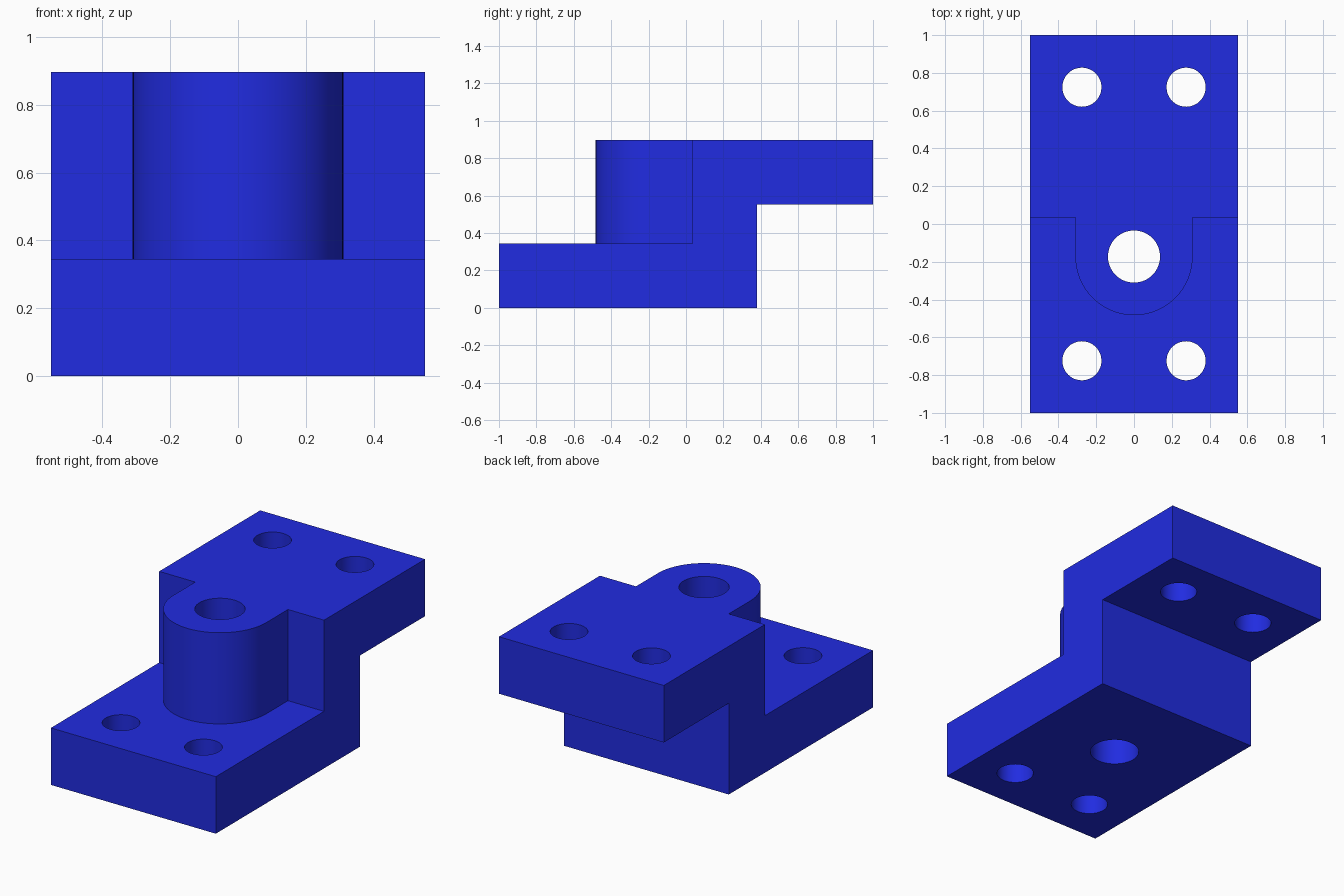
import bpy, bmesh
from math import pi, sin, cos, radians
from mathutils import Vector

if "Cube" in bpy.data.objects:
    bpy.data.objects.remove(bpy.data.objects["Cube"])

U = 1 / 29  # drawing unit: the part is 58 units long


def prism(bm, points, direction):
    """Extrude a closed outline of points along a direction (drawing units)."""
    face = bm.faces.new([bm.verts.new(Vector(p) * U) for p in points])
    ret = bmesh.ops.extrude_face_region(bm, geom=[face], use_keep_orig=True)
    moved = [v for v in ret["geom"] if isinstance(v, bmesh.types.BMVert)]
    bmesh.ops.translate(bm, verts=moved, vec=Vector(direction) * U)


def finish(name, bm):
    bmesh.ops.recalc_face_normals(bm, faces=bm.faces)
    mesh = bpy.data.meshes.new(name)
    bm.to_mesh(mesh)
    bm.free()
    obj = bpy.data.objects.new(name, mesh)
    bpy.context.collection.objects.link(obj)
    return obj


def arc(x, y, r, start, end, n):
    return [(x + r * cos(start + (end - start) * i / n),
             y + r * sin(start + (end - start) * i / n)) for i in range(n + 1)]


# Stepped bracket body: side profile extruded across the width
bm = bmesh.new()
side = [(-29, 0), (11, 0), (11, 16), (29, 16), (29, 26), (-29, 26)]
prism(bm, [(-16, y, z) for y, z in side], (32, 0, 0))
body = finish("stepped_bracket", bm)

# Front pocket: clears the lower flange top, leaving the rounded boss
bm = bmesh.new()
plan = [(-20, 1), (-20, -35), (20, -35), (20, 1), (9, 1)]
plan += arc(0, -5, 9, 0, -pi, 48) + [(-9, 1)]
prism(bm, [(x, y, 10) for x, y in plan], (0, 0, 20))
pocket = finish("pocket_cutter", bm)

# Through holes: boss bore and four mounting holes
bm = bmesh.new()
holes = [(0, -5, 4)] + [(x, y, 3) for x in (-8, 8) for y in (-21, 21)]
for x, y, r in holes:
    prism(bm, [(px, py, -2) for px, py in arc(x, y, r, 0, 2 * pi, 64)[:-1]], (0, 0, 32))
drill = finish("hole_cutter", bm)

bpy.context.view_layer.objects.active = body
body.select_set(True)
for cutter in (pocket, drill):
    cutter.hide_render = True
    mod = body.modifiers.new(cutter.name, "BOOLEAN")
    mod.operation = "DIFFERENCE"
    mod.solver = "EXACT"
    mod.object = cutter
    bpy.ops.object.modifier_apply(modifier=mod.name)
    bpy.data.objects.remove(cutter)

# Blue finish, smooth round walls with crisp edges
mat = bpy.data.materials.new("blue")
mat.diffuse_color = (0.015, 0.025, 0.75, 1)
mat.use_nodes = True
mat.node_tree.nodes["Principled BSDF"].inputs["Base Color"].default_value = mat.diffuse_color
body.data.materials.clear()
body.data.materials.append(mat)
bpy.ops.object.shade_smooth_by_angle(angle=radians(30))
